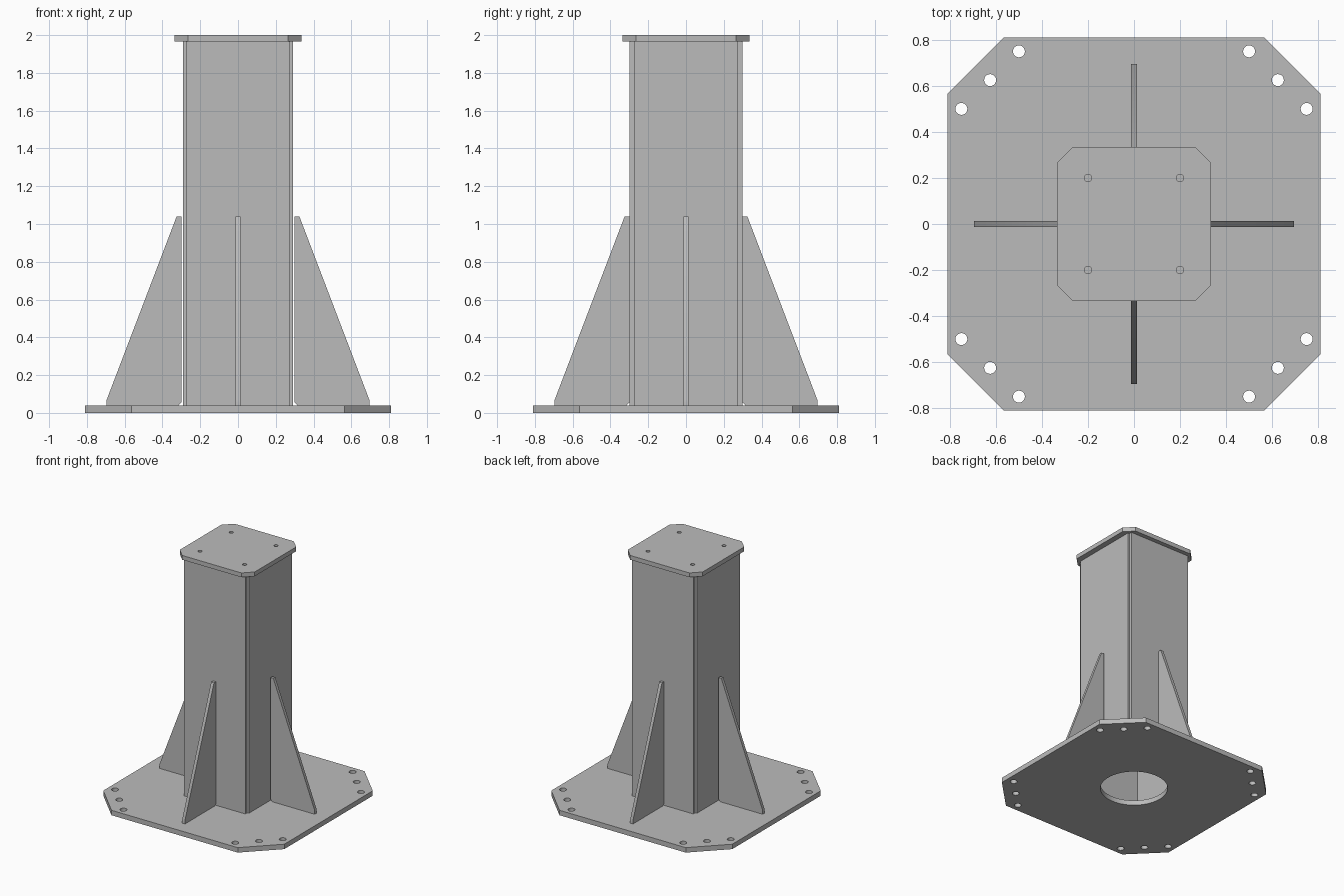
import bpy, bmesh
from math import cos, sin, pi, radians
from mathutils import Matrix

cube = bpy.data.objects.get("Cube")
if cube:
    bpy.data.objects.remove(cube, do_unlink=True)

# One steel colour for the whole stand
steel = bpy.data.materials.new("grey_steel")
steel.use_nodes = True
GREY = (0.5, 0.5, 0.5, 1)
steel.diffuse_color = GREY
steel.node_tree.nodes["Principled BSDF"].inputs["Base Color"].default_value = GREY


def prism(name, outline, bottom, top, holes=(), matrix=None):
    """Extrude a flat outline, with round holes (x, y, radius), along z."""
    bm = bmesh.new()
    loops = [outline]
    for x, y, r in holes:
        n = 64 if r > 0.1 else 24
        loops.append([(x + r * cos(2 * pi * i / n), y + r * sin(2 * pi * i / n))
                      for i in range(n)])
    edges = []
    for loop in loops:
        verts = [bm.verts.new((x, y, bottom)) for x, y in loop]
        edges += [bm.edges.new((v, verts[i - 1])) for i, v in enumerate(verts)]
    bmesh.ops.triangle_fill(bm, use_beauty=True, use_dissolve=False, edges=edges)
    result = bmesh.ops.extrude_face_region(bm, geom=bm.faces[:], use_keep_orig=True)
    raised = [g for g in result["geom"] if isinstance(g, bmesh.types.BMVert)]
    bmesh.ops.translate(bm, verts=raised, vec=(0, 0, top - bottom))
    if matrix:
        bm.transform(matrix)
    bmesh.ops.recalc_face_normals(bm, faces=bm.faces[:])
    mesh = bpy.data.meshes.new(name)
    bm.to_mesh(mesh)
    bm.free()
    mesh.materials.append(steel)
    obj = bpy.data.objects.new(name, mesh)
    bpy.context.collection.objects.link(obj)
    bpy.ops.object.select_all(action='DESELECT')
    obj.select_set(True)
    bpy.context.view_layer.objects.active = obj
    bpy.ops.object.shade_smooth_by_angle(angle=radians(30))
    return obj


def clipped_square(half, flat):
    """Square outline with its corners cut off."""
    return [(half, -flat), (half, flat), (flat, half), (-flat, half),
            (-half, flat), (-half, -flat), (-flat, -half), (flat, -half)]


def rectangle(x0, x1, y0, y1):
    return [(x0, y0), (x1, y0), (x1, y1), (x0, y1)]


SIGNS = [(sx, sy) for sx in (-1, 1) for sy in (-1, 1)]
BASE, CAP, TOP = 0.04, 1.965, 2.0

# Base plate: three bolt holes per corner and a large central opening
bolts = [(sx * x, sy * y, 0.026) for sx, sy in SIGNS
         for x, y in ((0.5, 0.75), (0.625, 0.625), (0.75, 0.5))]
prism("base_plate", clipped_square(0.81, 0.565), 0, BASE, bolts + [(0, 0, 0.25)])

# Top plate with four small holes
prism("top_plate", clipped_square(0.335, 0.265), CAP, TOP,
      [(sx * 0.2, sy * 0.2, 0.016) for sx, sy in SIGNS])

# Hollow column from four wall plates, leaving notched corners
for side, s in (("back", 1), ("front", -1)):
    prism(side + "_wall", rectangle(-0.275, 0.275, *sorted((s * 0.275, s * 0.3))), BASE, CAP)
for side, s in (("left", 1), ("right", -1)):
    prism(side + "_wall", rectangle(*sorted((s * 0.265, s * 0.29)), -0.275, 0.275), BASE, CAP)

# Tapered stiffening ribs around the column
rib = [(0.315, BASE), (0.695, BASE), (0.695, 0.07), (0.325, 1.04),
       (0.3, 1.04), (0.3, 0.055)]
stand_up = Matrix.Rotation(pi / 2, 4, 'X')
for i, side in enumerate(("left", "back", "right", "front")):
    prism(side + "_rib", rib, -0.0125, 0.0125,
          matrix=Matrix.Rotation(i * pi / 2, 4, 'Z') @ stand_up)
